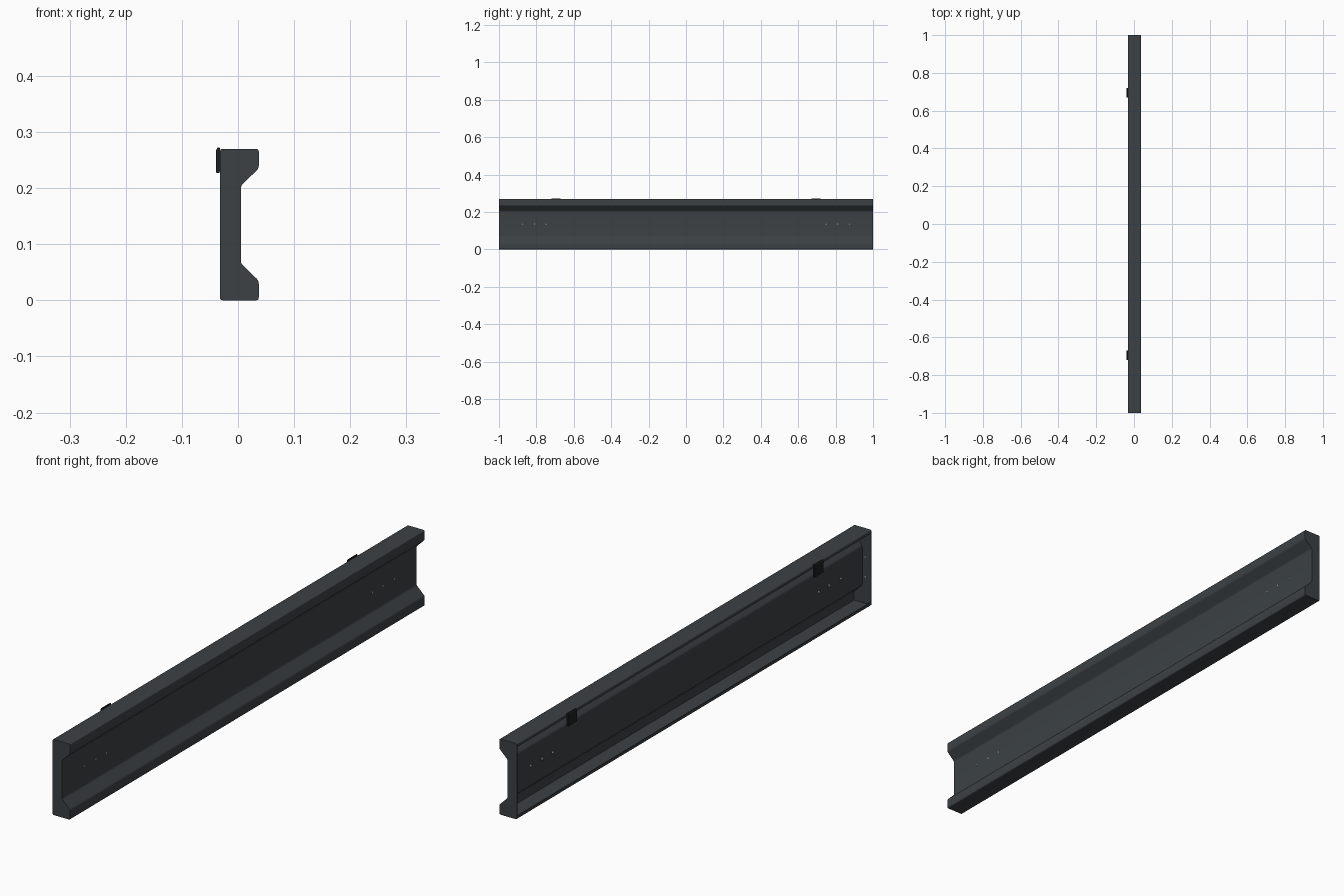
import bpy, bmesh, math
from mathutils import Vector

if "Cube" in bpy.data.objects:
    bpy.data.objects.remove(bpy.data.objects["Cube"])

T = 0.003          # sheet thickness
LIP = 0.012        # folded back lip height
XB, XF, XW, H = -0.032, 0.037, 0.005, 0.27


def material(name, col):
    m = bpy.data.materials.new(name)
    m.diffuse_color = (*col, 1)
    m.use_nodes = True
    m.node_tree.nodes["Principled BSDF"].inputs["Base Color"].default_value = m.diffuse_color
    return m


STEEL = material("dark_steel", (0.045, 0.053, 0.058))
BLACK = material("black_plastic", (0.012, 0.013, 0.014))
ZINC = material("zinc", (0.4, 0.41, 0.42))


def rounded(pts, r, closed, segs=4):
    """Round the corners of a 2D path."""
    pts = [Vector(p) for p in pts]
    n, out = len(pts), []
    for i, p in enumerate(pts):
        if not closed and i in (0, n - 1):
            out.append(p)
            continue
        a = p + (pts[i - 1] - p).normalized() * r
        b = p + (pts[(i + 1) % n] - p).normalized() * r
        for k in range(segs + 1):
            t = k / segs
            out.append(a * (1 - t) ** 2 + p * 2 * t * (1 - t) + b * t * t)
    return out


def offset(path, d):
    """Mitred offset of an open path to its left."""
    out = []
    for i, p in enumerate(path):
        dirs = []
        if i > 0:
            dirs.append((p - path[i - 1]).normalized())
        if i < len(path) - 1:
            dirs.append((path[i + 1] - p).normalized())
        norms = [Vector((-v.y, v.x)) for v in dirs]
        m = sum(norms, Vector((0, 0))).normalized()
        out.append(p + m * d / max(0.4, m.dot(norms[0])))
    return out


def extrude(name, outline, y0, y1, mat):
    """Extrude an xz outline along y."""
    bm = bmesh.new()
    face = bm.faces.new([bm.verts.new((p[0], y0, p[1])) for p in outline])
    ext = bmesh.ops.extrude_face_region(bm, geom=[face])
    verts = [v for v in ext["geom"] if isinstance(v, bmesh.types.BMVert)]
    bmesh.ops.translate(bm, verts=verts, vec=(0, y1 - y0, 0))
    bmesh.ops.recalc_face_normals(bm, faces=bm.faces)
    me = bpy.data.meshes.new(name)
    bm.to_mesh(me)
    bm.free()
    return finish(bpy.data.objects.new(name, me), mat, True)


def finish(ob, mat, link=False):
    if link:
        bpy.context.collection.objects.link(ob)
    ob.data.materials.append(mat)
    bpy.ops.object.select_all(action='DESELECT')
    ob.select_set(True)
    bpy.context.view_layer.objects.active = ob
    bpy.ops.object.shade_smooth_by_angle(angle=math.radians(35))
    return ob


def cylinder(name, loc, r, depth, axis, mat, sides=16):
    rot = (0, math.pi / 2, 0) if axis == 'x' else (math.pi / 2, 0, 0)
    bpy.ops.mesh.primitive_cylinder_add(vertices=sides, radius=r, depth=depth,
                                        location=loc, rotation=rot)
    ob = bpy.context.object
    ob.name = name
    return finish(ob, mat)


# Folded sheet channel, open at the back with short lips
section = [(XB, 0), (XF, 0), (XF, 0.035), (XW, 0.066),
           (XW, H - 0.066), (XF, H - 0.035), (XF, H), (XB, H)]
outer = rounded([(XB, LIP)] + section + [(XB, H - LIP)], 0.005, False)
extrude("channel", outer + offset(outer, T)[::-1], -1 + T, 1 - T, STEEL)

# End plates
plate = rounded(section, 0.005, True)
for s, side in ((-1, "front"), (1, "back")):
    extrude(side + "_end_plate", plate, s * (1 - T), s, STEEL)
    # Small fixings on the inside of the end plate
    for i, z in enumerate((0.10, 0.17)):
        cylinder(f"{side}_end_screw_{i}", (-0.012, s * (0.999 - T), z),
                 0.003, 0.003, 'y', ZINC)

    # Bolts through the web, the middle one larger
    for i, (y, r) in enumerate(((0.75, 0.004), (0.81, 0.006), (0.875, 0.004))):
        cylinder(f"{side}_bolt_head_{i}", (XW - T - 0.002, s * y, H / 2),
                 r, 0.004, 'x', ZINC, 6 if i == 1 else 16)
        cylinder(f"{side}_bolt_shank_{i}", (XW - 0.004, s * y, H / 2),
                 0.003, 0.0092 if i != 1 else 0.0095, 'x', ZINC)

    # Clip hooked over the top lip
    clip = rounded([(XB - 0.007, 0.227), (XB - 0.001, 0.227), (XB, 0.232),
                    (XB, 0.272), (XB - 0.005, 0.272), (XB - 0.007, 0.267)],
                   0.0012, True, 3)
    extrude(side + "_clip", clip, s * 0.67, s * 0.72, BLACK)
